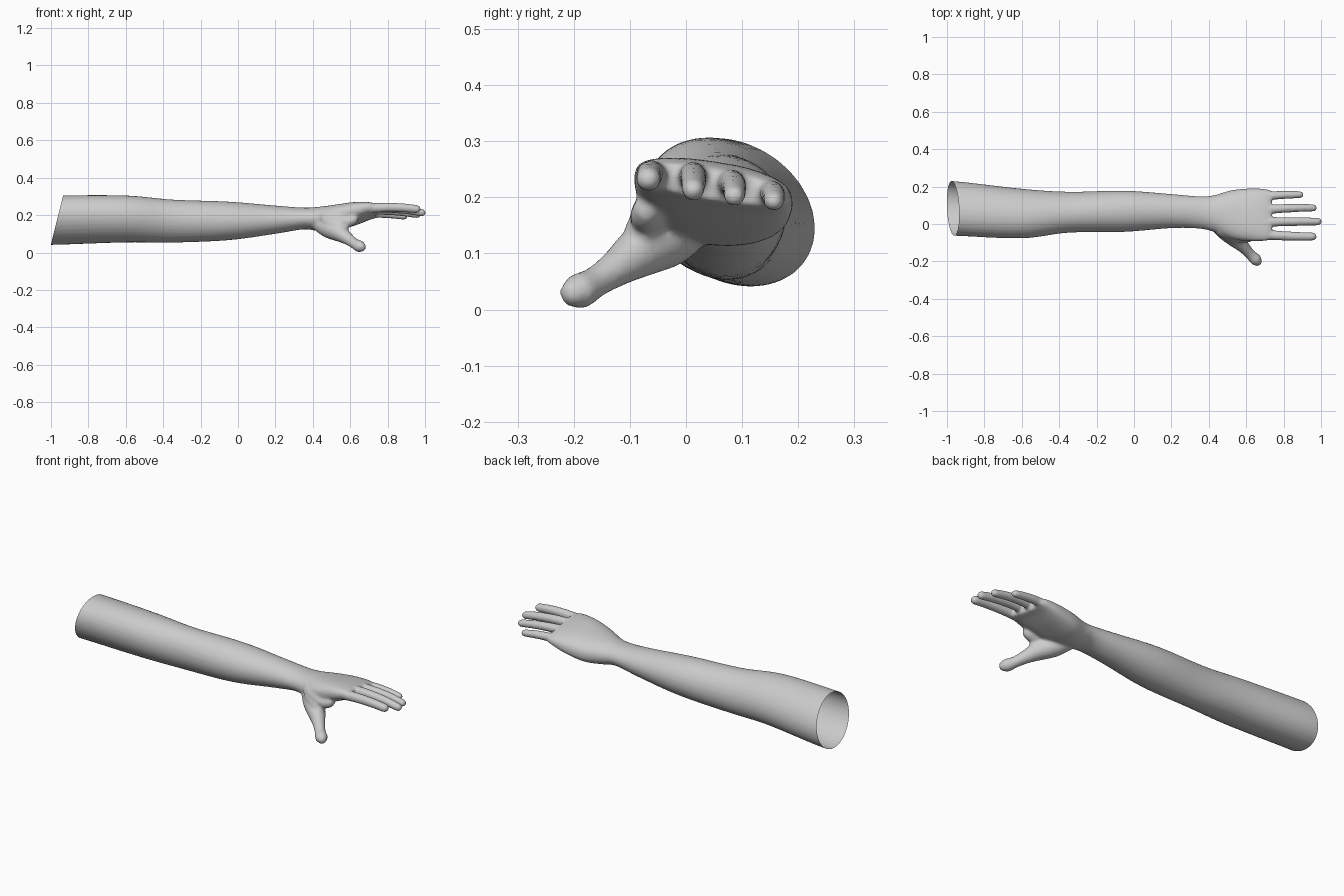
import bpy, bmesh
from math import sin, cos, pi, copysign
from mathutils import Vector

if "Cube" in bpy.data.objects:
    bpy.data.objects.remove(bpy.data.objects["Cube"])

bm = bmesh.new()


def smooth_rows(rows, steps):
    """Catmull-Rom interpolation of equal-length tuples."""
    rows = [Vector(r) for r in rows]
    out = []
    for i in range(len(rows) - 1):
        a, b, c, d = rows[max(i - 1, 0)], rows[i], rows[i + 1], rows[min(i + 2, len(rows) - 1)]
        for k in range(steps):
            t = k / steps
            out.append(0.5 * (2 * b + (c - a) * t + (2 * a - 5 * b + 4 * c - d) * t * t
                              + (3 * b - a - 3 * c + d) * t ** 3))
    return out + [rows[-1]]


def loft(rings):
    loops = [[bm.verts.new(p) for p in ring] for ring in rings]
    for a, b in zip(loops, loops[1:]):
        for i in range(len(a)):
            j = (i + 1) % len(a)
            bm.faces.new((a[i], a[j], b[j], b[i]))
    bm.faces.new(loops[0][::-1])
    bm.faces.new(loops[-1])


def digit(path, sides=16):
    """Round-tipped tube through (x, y, z, radius) points."""
    rows = smooth_rows(path, 5)
    pts = [r.to_3d() if len(r) == 3 else Vector(r[:3]) for r in rows]
    rad = [r[3] for r in rows]
    end = (pts[-1] - pts[-2]).normalized()
    tip, r = pts[-1] - end * rad[-1], rad[-1]
    keep = [i for i in range(len(pts)) if (tip - pts[i]).dot(end) > 0.004]
    pts, rad = [pts[i] for i in keep], [rad[i] for i in keep]
    for k in range(6):
        a = k * pi / 2 / 5.3
        pts.append(tip + end * r * sin(a))
        rad.append(r * cos(a))
    rings = []
    for i, p in enumerate(pts):
        t = (pts[min(i + 1, len(pts) - 1)] - pts[max(i - 1, 0)]).normalized()
        u = t.cross(Vector((0, 0, 1))).normalized()
        v = u.cross(t)
        rings.append([p + (u * cos(2 * pi * s / sides) + v * sin(2 * pi * s / sides)) * rad[i]
                      for s in range(sides)])
    loft(rings)


# Arm and palm: x, y min, y max, z min, z max, skew, tilt, squareness
sections = [
    (-1.10, -.055, .228, .040, .306, -.03, 0, 1),
    (-0.95, -.060, .225, .042, .306, -.03, 0, 1),
    (-0.60, -.075, .187, .054, .305, -.02, 0, 1),
    (-0.35, -.046, .172, .053, .283, -.01, 0, 1),
    (-0.05, -.042, .178, .066, .272, 0, 0, 1),
    (0.20, -.022, .160, .100, .251, 0, 0, 1),
    (0.35, -.025, .148, .124, .240, 0, 0, 1),
    (0.43, -.043, .154, .115, .244, 0, -.005, .95),
    (0.52, -.080, .180, .118, .254, 0, -.012, .85),
    (0.62, -.092, .190, .148, .264, 0, -.020, .80),
    (0.70, -.090, .187, .182, .260, 0, -.022, .75),
    (0.735, -.080, .177, .194, .250, 0, -.022, .75),
]
rings = []
for x, y0, y1, z0, z1, skew, tilt, p in smooth_rows(sections, 6):
    ring = []
    for s in range(32):
        c, n = cos(2 * pi * s / 32), sin(2 * pi * s / 32)
        c, n = copysign(abs(c) ** p, c), copysign(abs(n) ** p, n)
        ring.append((x, (y0 + y1) / 2 + c * (y1 - y0) / 2 + skew * n,
                     (z0 + z1) / 2 + n * (z1 - z0) / 2 + tilt * c))
    rings.append(ring)
loft(rings)

# Fingers: index, middle, ring, little
digit([(.65, -.052, .230, .029), (.76, -.061, .240, .026), (.87, -.066, .240, .024), (.977, -.067, .230, .022)])
digit([(.67, .010, .236, .028), (.78, .012, .238, .025), (.90, .013, .228, .023), (1.003, .013, .209, .020)])
digit([(.67, .075, .226, .027), (.78, .082, .225, .024), (.88, .086, .216, .022), (.978, .086, .199, .019)])
digit([(.64, .142, .206, .026), (.74, .152, .208, .023), (.83, .156, .202, .021), (.907, .157, .190, .018)])

# Thumb with its fleshy base, and the web towards the index finger
digit([(.41, .03, .165, .035), (.48, -.025, .132, .052), (.54, -.078, .105, .047), (.585, -.122, .075, .034),
       (.62, -.160, .050, .028), (.65, -.190, .033, .032), (.677, -.217, .026, .026)])
digit([(.46, -.02, .19, .04), (.53, -.055, .175, .040), (.59, -.07, .165, .030), (.64, -.068, .19, .026)])
digit([(.47, -.03, .17, .04), (.53, -.065, .145, .040), (.585, -.090, .115, .030)])

bmesh.ops.recalc_face_normals(bm, faces=bm.faces)
mesh = bpy.data.meshes.new("arm")
bm.to_mesh(mesh)
bm.free()
arm = bpy.data.objects.new("arm", mesh)
bpy.context.collection.objects.link(arm)
bpy.context.view_layer.objects.active = arm
arm.select_set(True)

# Fuse the parts into one skin and soften the joins
rm = arm.modifiers.new("fuse", 'REMESH')
rm.mode, rm.voxel_size = 'VOXEL', 0.007
sm = arm.modifiers.new("soften", 'SMOOTH')
sm.factor, sm.iterations = 0.5, 6
dec = arm.modifiers.new("thin", 'DECIMATE')
dec.ratio = 0.3
for name in ("fuse", "soften", "thin"):
    bpy.ops.object.modifier_apply(modifier=name)

# Slanted open cut at the upper arm
bm = bmesh.new()
bm.from_mesh(arm.data)
bmesh.ops.bisect_plane(bm, geom=bm.verts[:] + bm.edges[:] + bm.faces[:], plane_co=(-.935, 0, .305),
                       plane_no=(1, 0, -.25), clear_inner=True)
bm.to_mesh(arm.data)
bm.free()
arm.data.shade_smooth()
